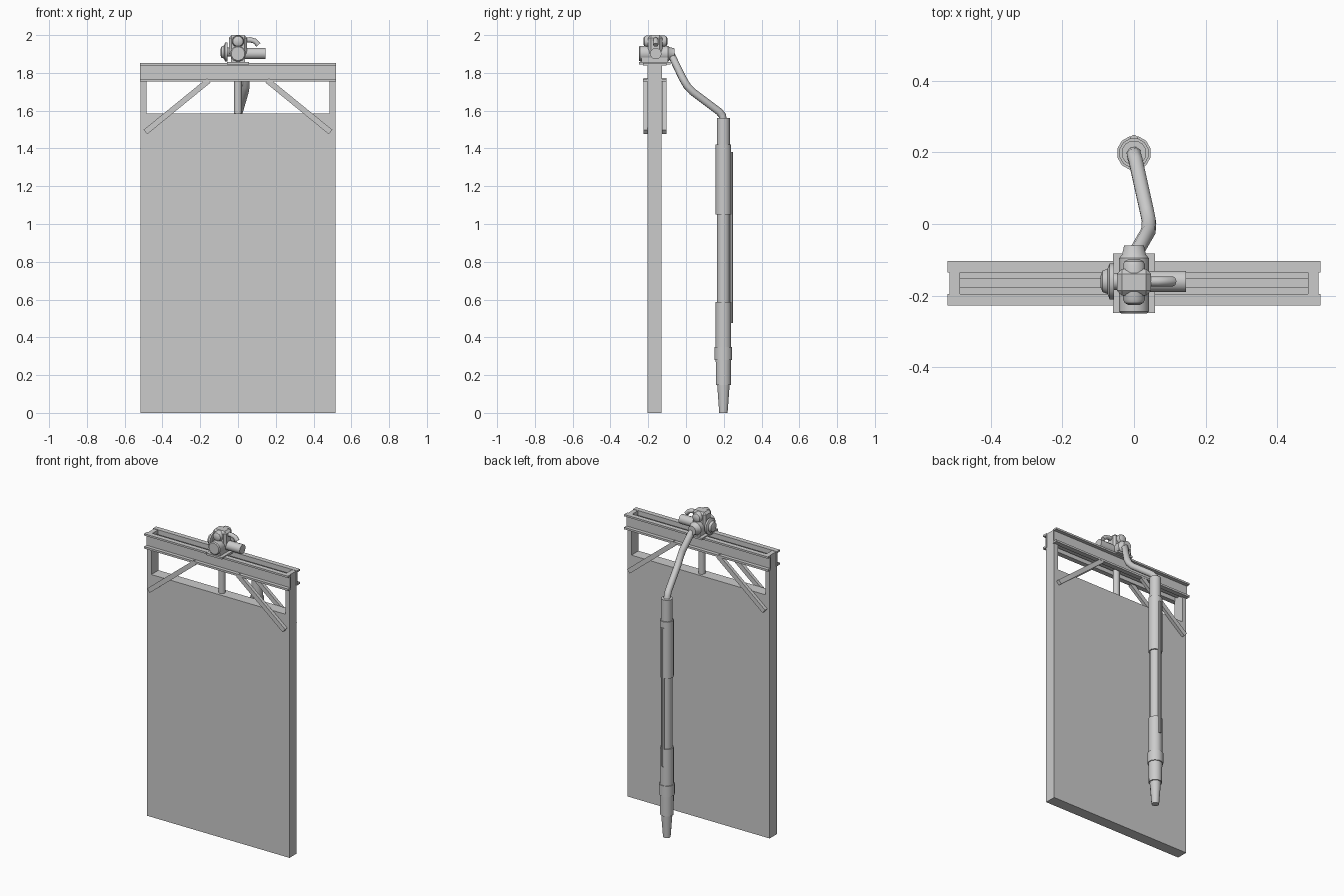
import bpy, bmesh, math
from mathutils import Vector, Matrix

if "Cube" in bpy.data.objects:
    bpy.data.objects.remove(bpy.data.objects["Cube"])

YC = -0.165          # middle plane of the door
PY = 0.198           # axis of the hanging pole


def finish(name, bm, smooth=False):
    bmesh.ops.recalc_face_normals(bm, faces=bm.faces)
    me = bpy.data.meshes.new(name)
    bm.to_mesh(me)
    bm.free()
    ob = bpy.data.objects.new(name, me)
    bpy.context.collection.objects.link(ob)
    if smooth:
        bpy.ops.object.select_all(action='DESELECT')
        bpy.context.view_layer.objects.active = ob
        ob.select_set(True)
        bpy.ops.object.shade_smooth_by_angle(angle=math.radians(32))
    return ob


def box(name, x0, x1, y0, y1, z0, z1, bevel=0):
    bm = bmesh.new()
    bmesh.ops.create_cube(bm, size=1)
    for v in bm.verts:
        v.co = ((x0 + x1) / 2 + v.co.x * (x1 - x0),
                (y0 + y1) / 2 + v.co.y * (y1 - y0),
                (z0 + z1) / 2 + v.co.z * (z1 - z0))
    if bevel:
        bmesh.ops.bevel(bm, geom=bm.edges[:], offset=bevel, segments=1,
                        affect='EDGES')
    return finish(name, bm)


def turned(name, origin, axis, profile, sides=16):
    """Closed solid of revolution; profile is (distance along axis, radius)."""
    bm = bmesh.new()
    rot = Vector((0, 0, 1)).rotation_difference(Vector(axis)).to_matrix()
    rings = []
    for t, r in profile:
        rings.append([bm.verts.new(rot @ Vector((
            r * math.cos(2 * math.pi * (i + .5) / sides),
            r * math.sin(2 * math.pi * (i + .5) / sides), t)) + Vector(origin))
            for i in range(sides)])
    for a, b in zip(rings, rings[1:]):
        for i in range(sides):
            j = (i + 1) % sides
            bm.faces.new((a[i], a[j], b[j], b[i]))
    bm.faces.new(rings[0])
    bm.faces.new(rings[-1])
    return finish(name, bm, True)


def tube(name, points, radius):
    cu = bpy.data.curves.new(name, 'CURVE')
    cu.dimensions = '3D'
    cu.bevel_depth, cu.bevel_resolution = radius, 2
    cu.use_fill_caps = True
    sp = cu.splines.new('POLY')
    sp.points.add(len(points) - 1)
    for p, co in zip(sp.points, points):
        p.co = (*co, 1)
    ob = bpy.data.objects.new(name, cu)
    bpy.context.collection.objects.link(ob)
    return ob


def extrude_x(name, profile, x0, x1):
    bm = bmesh.new()
    a = [bm.verts.new((x0, y, z)) for y, z in profile]
    face = bm.faces.new(a)
    res = bmesh.ops.extrude_face_region(bm, geom=[face])
    for v in res['geom']:
        if isinstance(v, bmesh.types.BMVert):
            v.co.x = x1
    return finish(name, bm)


# Door panel and the frame standing on it
box("door_panel", -.515, .515, YC - .038, YC + .036, 0, 1.585)
box("top_inner_bar", -.485, .485, YC - .014, YC + .014, 1.77, 1.83)
turned("centre_post", (0, YC, 1.58), (0, 0, 1), [(0, .021), (.25, .021)], 12)
for s, side in ((-1, "left"), (1, "right")):
    xs = sorted((s * .485, s * .515))
    box(side + "_post", *xs, YC - .038, YC + .036, 1.58, 1.85)

# Back-to-back channels forming the top rail, with braces beneath
for d, face in ((-1, "front"), (1, "back")):
    prof = [(.03, 1.755), (.062, 1.755), (.062, 1.768), (.039, 1.768),
            (.039, 1.84), (.062, 1.84), (.062, 1.852), (.03, 1.852)]
    extrude_x(face + "_rail_channel", [(YC + d * y, z) for y, z in prof], -.52, .52)
    for s, side in ((-1, "left"), (1, "right")):
        a, b = Vector((s * .49, 0, 1.487)), Vector((s * .155, 0, 1.76))
        mid = (a + b) / 2 + Vector((0, YC + d * .05, 0))
        ob = box(face + "_" + side + "_brace", -(b - a).length / 2,
                 (b - a).length / 2, -.011, .011, -.015, .015)
        ang = math.atan2(b.z - a.z, b.x - a.x)
        ob.matrix_world = Matrix.Translation(mid) @ Matrix.Rotation(-ang, 4, 'Y')

# Pump head on the rail
box("head_base_plate", -.058, .058, -.248, -.082, 1.845, 1.858)
box("head_pedestal", -.036, .036, -.235, -.095, 1.855, 1.885)
turned("head_body", (0, -.25, 1.902), (0, 1, 0),
       [(0, .036), (.006, .042), (.155, .042), (.165, .034), (.19, .028)], 16)
box("head_block", -.048, .048, YC - .035, YC + .04, 1.89, 2.0, .014)
turned("side_motor", (.03, -.16, 1.902), (1, 0, 0), [(0, .03), (.115, .03)], 16)
turned("side_wheel", (-.04, -.16, 1.91), (-1, 0, 0),
       [(0, .024), (.016, .024), (.016, .051), (.028, .051),
        (.034, .036), (.048, .03), (.053, .016)], 16)
for d, face in ((-1, "front"), (1, "back")):
    turned(face + "_cap", (0, YC + .003, 1.967), (0, d, 0),
           [(0, .032), (.048, .032), (.058, .027), (.064, .016)], 12)
tube("head_handle", [(.03, -.16, 1.973), (.065, -.16, 1.975), (.09, -.16, 1.968),
                     (.108, -.16, 1.948)], .014)

# Bent arm from the head down to the pole
tube("bent_arm", [(0, -.10, 1.905), (.008, -.075, 1.89), (.04, -.02, 1.775),
                  (.042, .005, 1.732), (.036, .035, 1.70), (.005, .175, 1.595),
                  (0, .192, 1.575), (0, PY, 1.54)], .021)

# Hanging pole with its sleeves and tapered tip
turned("pole", (0, PY, 0), (0, 0, 1),
       [(0, .023), (.148, .034), (.148, .041), (.28, .042), (.28, .048),
        (.35, .048), (.35, .042), (.588, .042), (.588, .034), (1.05, .034),
        (1.05, .042), (1.42, .042), (1.42, .035), (1.56, .035)], 12)
turned("pole_back_rod", (0, PY + .041, .475), (0, 0, 1),
       [(0, .010), (.905, .010)], 8)
